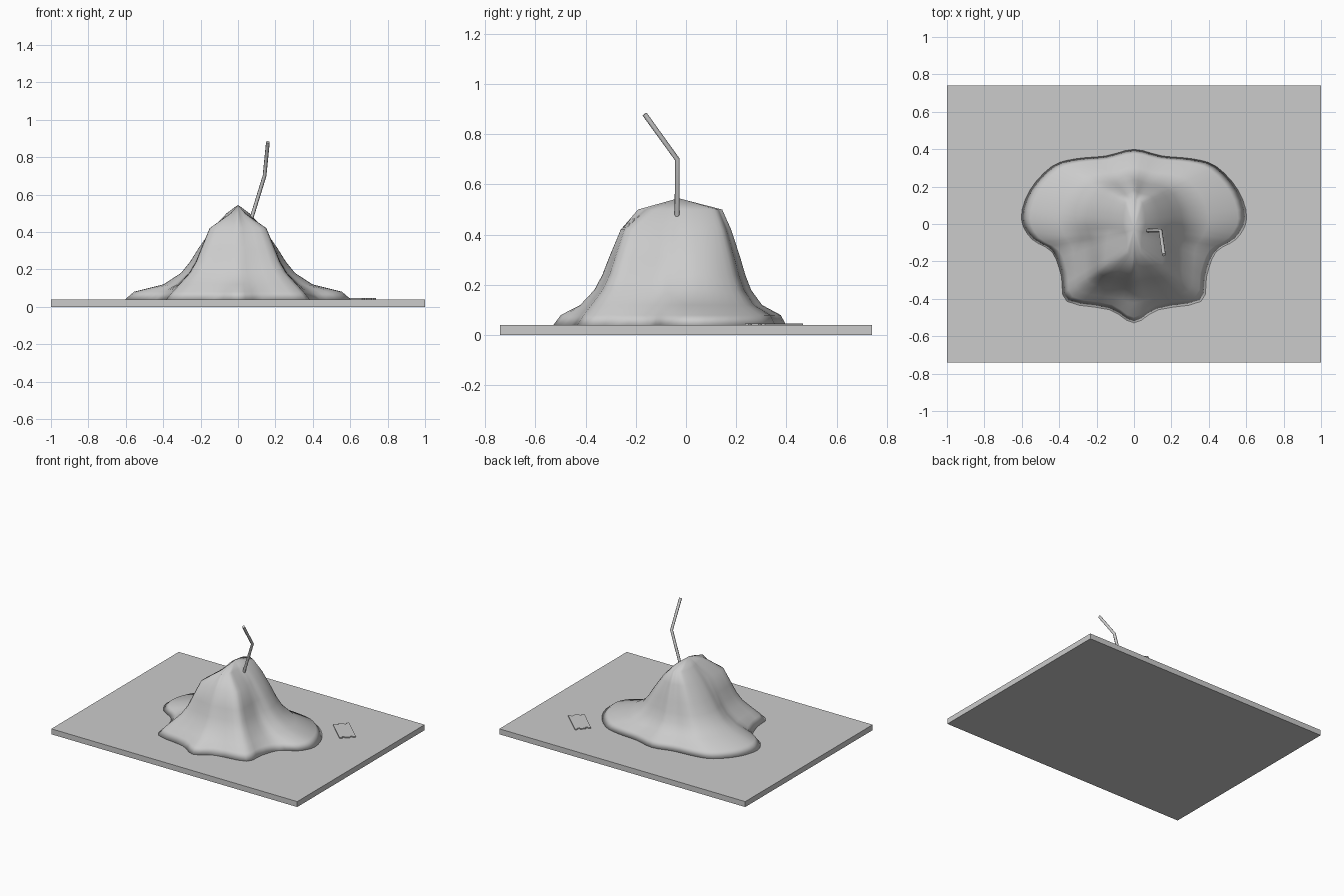
import bpy, bmesh
from mathutils import Vector, Matrix
from math import atan2

if "Cube" in bpy.data.objects:
    bpy.data.objects.remove(bpy.data.objects["Cube"])


def make_object(name, bm, smooth=False):
    bmesh.ops.recalc_face_normals(bm, faces=bm.faces)
    for f in bm.faces:
        f.smooth = smooth
    me = bpy.data.meshes.new(name)
    bm.to_mesh(me)
    bm.free()
    ob = bpy.data.objects.new(name, me)
    bpy.context.collection.objects.link(ob)
    return ob


def smooth_loop(pts, steps):
    # Closed Catmull-Rom interpolation
    out, n = [], len(pts)
    for i in range(n):
        a, b, c, d = (pts[(i + k) % n] for k in (-1, 0, 1, 2))
        for s in range(steps):
            t = s / steps
            out.append(0.5 * (2 * b + (c - a) * t + (2 * a - 5 * b + 4 * c - d) * t ** 2
                              + (3 * b - a - 3 * c + d) * t ** 3))
    return out


# Tray: flat rectangular slab
bm = bmesh.new()
bmesh.ops.create_cube(bm, size=1, matrix=Matrix.Translation((0, 0, 0.02))
                      @ Matrix.Diagonal((2, 1.48, 0.04, 1)))
make_object("tray", bm)

# Powder mound: half footprint as (x, y, flare of the foot), mirrored in x
half = [(0, -.53, .65), (.13, -.46, .1), (.36, -.415, 0), (.39, -.28, 0),
        (.44, -.15, .4), (.55, -.08, .9), (.605, .03, 1), (.56, .18, 1),
        (.44, .31, 1), (.31, .35, 1), (.15, .365, 1), (0, .40, 1)]
loop = [Vector(p) for p in half] + [Vector((-x, y, w)) for x, y, w in half[-2:0:-1]]
loop = smooth_loop(loop, 3)

# Slope profiles: height, spread of the steep slope, spread of the flared slope
profile = [(.038, 1, 1), (.08, .9, .91), (.12, .79, .62), (.18, .63, .45),
           (.24, .53, .36), (.31, .45, .28), (.42, .32, .14), (.5, 0, 0)]

bm = bmesh.new()
rings = []
for z, steep, flared in profile:
    ring = []
    for p in loop:
        f = steep + (flared - steep) * p.z
        top = Vector((p.x * .1, p.y * .36))
        xy = top + (p.xy - top) * f
        ring.append(bm.verts.new((xy.x, xy.y, z)))
    rings.append(ring)
for lo, hi in zip(rings, rings[1:]):
    for i in range(len(lo)):
        j = (i + 1) % len(lo)
        bm.faces.new((lo[i], lo[j], hi[j], hi[i]))
peak = bm.verts.new((0, -.03, .545))
for i, v in enumerate(rings[-1]):
    bm.faces.new((v, rings[-1][(i + 1) % len(loop)], peak))
bm.faces.new(rings[0][::-1])
make_object("powder_mound", bm, True)

# Bent straw standing in the mound
curve = bpy.data.curves.new("straw", 'CURVE')
curve.dimensions = '3D'
curve.bevel_depth = .01
curve.bevel_resolution = 2
curve.use_fill_caps = True
path = [(.065, -.035, .45), (.142, -.035, .70), (.16, -.165, .88)]
spline = curve.splines.new('POLY')
spline.points.add(len(path) - 1)
for pt, co in zip(spline.points, path):
    pt.co = (*co, 1)
straw = bpy.data.objects.new("straw", curve)
bpy.context.collection.objects.link(straw)

# Thin blade lying on the tray, notched at both ends
end = [(.11, -.055), (.11, -.035), (.097, -.035), (.097, -.02), (.11, -.02),
       (.11, .02), (.097, .02), (.097, .035), (.11, .035), (.11, .055)]
bm = bmesh.new()
face = bm.faces.new([bm.verts.new((x, y, 0)) for x, y in
                     end + [(-x, -y) for x, y in end]])
ext = bmesh.ops.extrude_face_region(bm, geom=[face])
for v in ext["geom"]:
    if isinstance(v, bmesh.types.BMVert):
        v.co.z += .008
blade = make_object("blade", bm)
blade.location = (.62, .35, .039)
blade.rotation_euler.z = atan2(-.155, .165)
